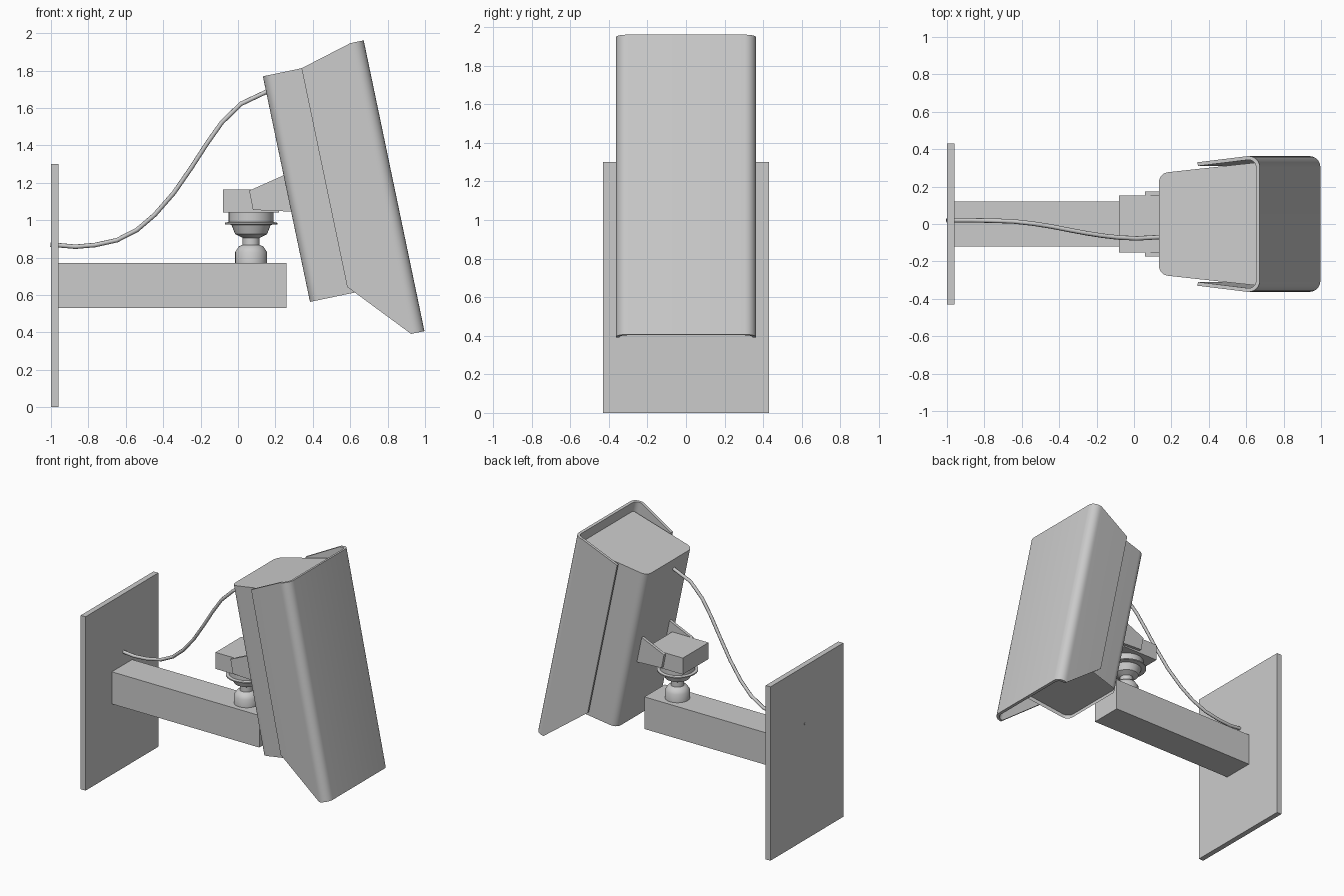
import bpy, bmesh, math
from mathutils import Vector

if "Cube" in bpy.data.objects:
    bpy.data.objects.remove(bpy.data.objects["Cube"])

TILT = math.radians(11.8)
C, S = math.cos(TILT), math.sin(TILT)


def tilted(u, y, v):
    """Cabinet space (depth, side, height) to world."""
    return Vector((0.385 + C * u - S * v, y, 0.563 + S * u + C * v))


def finish(name, bm, smooth=True):
    bmesh.ops.recalc_face_normals(bm, faces=bm.faces)
    me = bpy.data.meshes.new(name)
    bm.to_mesh(me)
    bm.free()
    ob = bpy.data.objects.new(name, me)
    bpy.context.collection.objects.link(ob)
    if smooth:
        bpy.ops.object.select_all(action='DESELECT')
        ob.select_set(True)
        bpy.context.view_layer.objects.active = ob
        bpy.ops.object.shade_smooth_by_angle(angle=math.radians(35))
    return ob


def box(name, lo, hi):
    bm = bmesh.new()
    bmesh.ops.create_cube(bm, size=1)
    for v in bm.verts:
        v.co = [l + (c + 0.5) * (h - l) for c, l, h in zip(v.co, lo, hi)]
    return finish(name, bm, False)


def prism(bm, bottom, top):
    """Closed solid between two matching loops; returns the bottom cap."""
    a = [bm.verts.new(p) for p in bottom]
    b = [bm.verts.new(p) for p in top]
    n = len(a)
    for i in range(n):
        bm.faces.new((a[i], a[(i + 1) % n], b[(i + 1) % n], b[i]))
    bm.faces.new(b)
    return bm.faces.new(a[::-1])


def arc(cx, cy, r, a0, a1, n=6):
    return [(cx + r * math.cos(math.radians(a0 + (a1 - a0) * i / n)),
             cy + r * math.sin(math.radians(a0 + (a1 - a0) * i / n))) for i in range(n + 1)]


# Wall plate and arm
box("wall_plate", (-1, -0.43, 0), (-0.96, 0.43, 1.3))
box("arm", (-0.965, -0.12, 0.53), (0.26, 0.12, 0.77))

# Swivel joint, turned profile
profile = [(0.085, 0.765), (0.085, 0.83), (0.065, 0.86), (0.045, 0.868), (0.045, 0.905),
           (0.085, 0.925), (0.105, 0.975), (0.14, 0.978), (0.14, 0.986), (0.12, 0.99),
           (0.12, 1.045)]
bm = bmesh.new()
N = 32
rings = [[bm.verts.new((0.07 + r * math.cos(2 * math.pi * i / N),
                        r * math.sin(2 * math.pi * i / N), z)) for i in range(N)]
         for r, z in profile]
for a, b in zip(rings, rings[1:]):
    for i in range(N):
        bm.faces.new((a[i], a[(i + 1) % N], b[(i + 1) % N], b[i]))
bm.faces.new(rings[0][::-1])
bm.faces.new(rings[-1])
finish("swivel_joint", bm)

# Hub block and the two side cheeks holding the cabinet
box("hub_block", (-0.08, -0.152, 1.04), (0.22, 0.152, 1.163))
cheek = [(0.06, 1.158), (0.08, 1.055), (0.30, 1.045), (0.26, 1.247)]
for side, name in ((1, "left_cheek"), (-1, "right_cheek")):
    bm = bmesh.new()
    prism(bm, [(x, side * 0.153, z) for x, z in cheek], [(x, side * 0.175, z) for x, z in cheek])
    finish(name, bm, False)

# Cabinet: tapered box with rounded rear corners, shallow recess underneath
half = [(0.545, 0.33)] + arc(0.055, 0.222, 0.055, 96, 180)
half = [(u, y) for u, y in half]
loop = half + [(u, -y) for u, y in reversed(half)]
bm = bmesh.new()
cap = prism(bm, [tilted(u, y, 0) for u, y in loop], [tilted(u, y, 1.232) for u, y in loop])
bmesh.ops.inset_region(bm, faces=[cap], thickness=0.025)
bmesh.ops.translate(bm, verts=cap.verts[:], vec=(tilted(0, 0, 0.03) - tilted(0, 0, 0)))
finish("cabinet", bm)

# Front cover: U-shaped sheet with wings cut back at both ends
R = 0.06
half = [(0.211, 0.33), (0.494, 0.362)] + arc(0.567 - R, 0.363 - R, R, 90, 0)
section = half + [(u, -y) for u, y in reversed(half)]


def ends(u):
    t = min(1, (u - 0.211) / (0.494 - 0.211))
    return 0.038 - 0.316 * t, 1.232 + 0.078 * t


bm = bmesh.new()
cols = [[bm.verts.new(tilted(u, y, v)) for v in ends(u)] for u, y in section]
for a, b in zip(cols, cols[1:]):
    bm.faces.new((a[0], b[0], b[1], a[1]))
bmesh.ops.recalc_face_normals(bm, faces=bm.faces)
bm.normal_update()
# sheet normals must face outwards so the thickness grows inwards
if max(bm.faces, key=lambda f: f.calc_area()).normal.x < 0:
    bmesh.ops.reverse_faces(bm, faces=bm.faces)
bmesh.ops.solidify(bm, geom=bm.faces[:], thickness=0.02)
finish("front_cover", bm)

# Cable from wall plate to cabinet
path = [(-1.003, 0.02, 0.87), (-0.87, 0.02, 0.858), (-0.765, 0.018, 0.867),
        (-0.647, 0.014, 0.893), (-0.54, 0.002, 0.948), (-0.444, -0.013, 1.03),
        (-0.342, -0.033, 1.147), (-0.25, -0.05, 1.28), (-0.166, -0.063, 1.41),
        (-0.086, -0.072, 1.523), (0.016, -0.077, 1.622), (0.17, -0.068, 1.695)]
cu = bpy.data.curves.new("cable", 'CURVE')
cu.dimensions = '3D'
cu.bevel_depth = 0.012
cu.bevel_resolution = 2
cu.use_fill_caps = True
sp = cu.splines.new('POLY')
sp.points.add(len(path) - 1)
for p, co in zip(sp.points, path):
    p.co = (*co, 1)
sp.use_smooth = True
bpy.context.collection.objects.link(bpy.data.objects.new("cable", cu))
